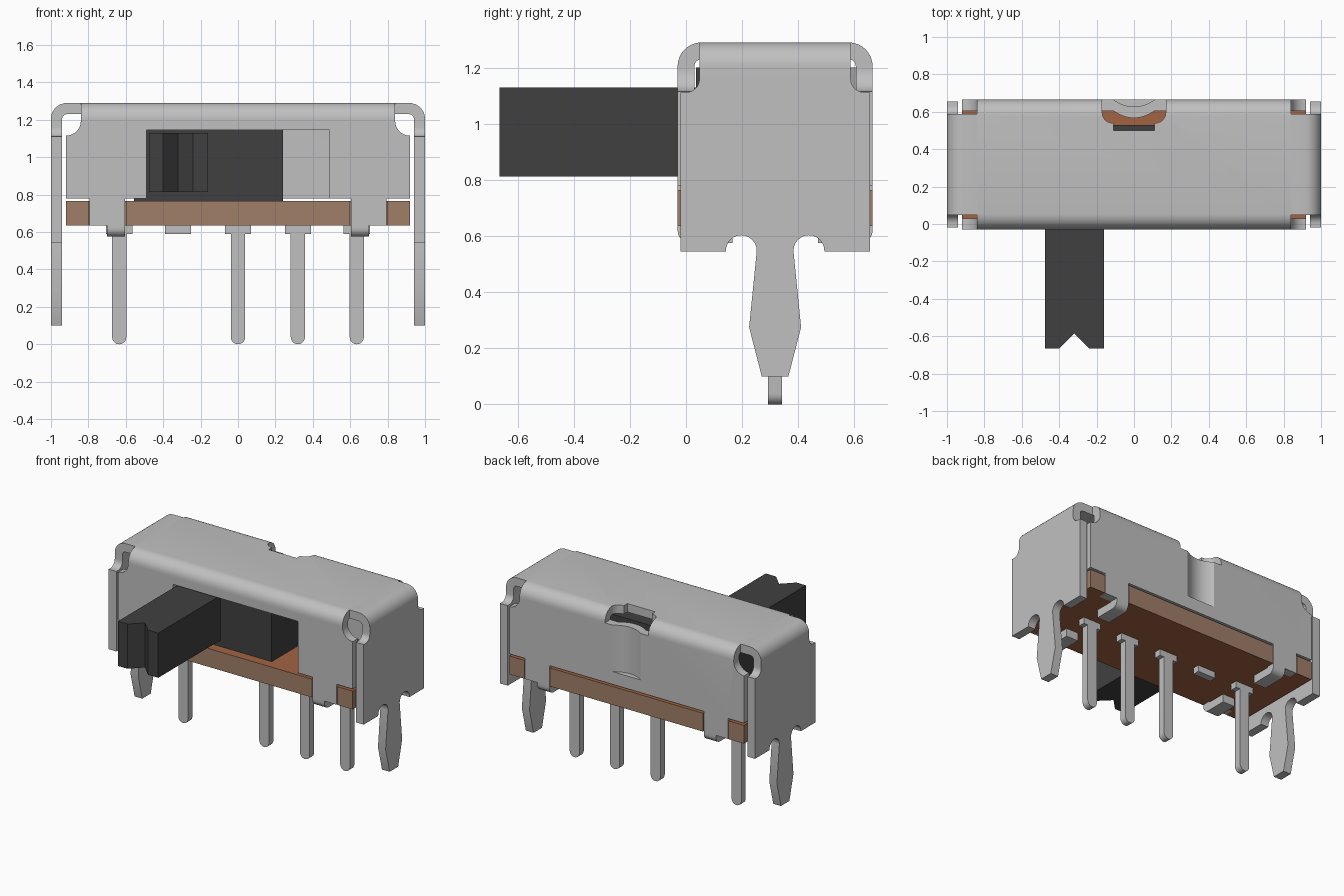
import bpy, bmesh, math
from mathutils import Vector

cube = bpy.data.objects.get("Cube")
if cube:
    bpy.data.objects.remove(cube, do_unlink=True)


def material(name, rgb):
    lin = [((c / 255 + 0.055) / 1.055) ** 2.4 for c in rgb] + [1.0]
    m = bpy.data.materials.new(name)
    m.use_nodes = True
    m.diffuse_color = lin
    bsdf = next(n for n in m.node_tree.nodes if n.type == 'BSDF_PRINCIPLED')
    bsdf.inputs["Base Color"].default_value = lin
    return m


METAL = material("light grey metal", (192, 192, 192))
PLASTIC = material("dark grey plastic", (64, 64, 64))
EDGE = material("tan board edge", (160, 127, 105))
FACE = material("orange brown board face", (162, 100, 66))

MID = 0.3175   # middle of the housing in y


def arc(cx, cy, r, a0, a1, n=8):
    return [(cx + r * math.cos(math.radians(a0 + (a1 - a0) * i / n)),
             cy + r * math.sin(math.radians(a0 + (a1 - a0) * i / n))) for i in range(n + 1)]


def prism(name, pts, axis, lo, hi, mat):
    """Extrude an outline: axis x takes (y,z), y takes (x,z), z takes (x,y)."""
    place = {'x': lambda p, t: (t, p[0], p[1]),
             'y': lambda p, t: (p[0], t, p[1]),
             'z': lambda p, t: (p[0], p[1], t)}[axis]
    bm = bmesh.new()
    face = bm.faces.new([bm.verts.new(place(p, lo)) for p in pts])
    ext = bmesh.ops.extrude_face_region(bm, geom=[face])
    shift = Vector(place((0, 0), hi - lo))
    bmesh.ops.translate(bm, vec=shift, verts=[v for v in ext["geom"] if isinstance(v, bmesh.types.BMVert)])
    bmesh.ops.recalc_face_normals(bm, faces=bm.faces)
    me = bpy.data.meshes.new(name)
    bm.to_mesh(me)
    bm.free()
    me.materials.append(mat)
    ob = bpy.data.objects.new(name, me)
    bpy.context.collection.objects.link(ob)
    return ob


def rect(x0, y0, x1, y1):
    return [(x0, y0), (x1, y0), (x1, y1), (x0, y1)]


def activate(ob):
    bpy.ops.object.select_all(action='DESELECT')
    ob.select_set(True)
    bpy.context.view_layer.objects.active = ob


def boolean(ob, cutter, op):
    activate(ob)
    mod = ob.modifiers.new("cut", 'BOOLEAN')
    mod.operation, mod.solver, mod.object = op, 'EXACT', cutter
    bpy.ops.object.modifier_apply(modifier=mod.name)
    bpy.data.objects.remove(cutter, do_unlink=True)


def smooth(ob):
    activate(ob)
    bpy.ops.object.shade_smooth_by_angle(angle=math.radians(35))


def mirrored(half, c=0.0):
    """Complete a half outline by mirroring it across the first coordinate."""
    return half + [(2 * c - x, z) for x, z in reversed(half)]


# Housing: bent sheet over front, top and back
half = ([(0.665, 0.4), (0.665, 1.205)] + arc(0.58, 1.205, 0.085, 0, 90))
inner = ([(0.605, 0.4), (0.605, 1.205)] + arc(0.58, 1.205, 0.025, 0, 90))
channel = mirrored(half, MID) + list(reversed(mirrored(inner, MID)))
shell = prism("housing_shell", channel, 'x', -1.1, 1.1, METAL)
# Silhouette with rounded corner notches and four clamp legs
outline = [(0.605, 0.78), (0.605, 0.635), (0.795, 0.635), (0.795, 0.78), (0.92, 0.78)]
outline += arc(0.92, 1.195, 0.08, 270, 180) + [(0.84, 1.4)]
boolean(shell, prism("cutter", mirrored(outline), 'y', -0.3, 1.0, METAL), 'INTERSECT')
# Slider window in front, detent slot and dent gap in back
boolean(shell, prism("cutter", rect(-0.49, 0.5, 0.49, 1.145), 'y', -0.2, 0.2, METAL), 'DIFFERENCE')
slot = [(0.17, 0.8), (0.17, 0.6)] + arc(0.115, 0.595, 0.055, 0, -90, 6)
boolean(shell, prism("cutter", mirrored(slot), 'z', 1.2, 1.5, METAL), 'DIFFERENCE')
boolean(shell, prism("cutter", rect(-0.11, 0.5, 0.11, 0.8), 'z', 0.87, 1.3, METAL), 'DIFFERENCE')
smooth(shell)

# Pressed-in detent on the back wall
n = 12
xs = [-0.11 + 0.22 * i / n for i in range(n + 1)]
sag = [(x, 0.665 - 0.038 * (1 - (x / 0.11) ** 2)) for x in xs]
dent = prism("back_detent", sag + [(x, y - 0.06) for x, y in reversed(sag)], 'z', 0.87, 1.2, METAL)
smooth(dent)

# Side plates with bent tops and mounting prongs
side = [(0.225, 0.275), (0.252, 0.545)]
side += arc(0.197, 0.548, 0.055, 0, 180, 12) + [(0.142, 0.545), (-0.02, 0.545), (-0.02, 1.112)]
side += arc(0.0, 1.16, 0.048, 270, 360) + [(0.048, 1.4)]
side = [(0.27, 0.1)] + side
for s, label in ((1, "left"), (-1, "right")):
    bend = ([(0.84, 1.29)] + arc(0.915, 1.205, 0.085, 90, 0) + [(1.0, 0.0), (0.94, 0.0)]
            + arc(0.915, 1.205, 0.025, 0, 90) + [(0.84, 1.23)])
    plate = prism(label + "_side_plate", [(s * x, z) for x, z in bend], 'y', -0.2, 0.9, METAL)
    boolean(plate, prism("cutter", mirrored(side, MID), 'x', min(s * 0.7, s * 1.2),
                         max(s * 0.7, s * 1.2), METAL), 'INTERSECT')
    smooth(plate)
    # Clamp tabs folded under the board
    tab = ([(-0.03, 0.635)] + arc(0.015, 0.62, 0.045, 180, 270, 6)
           + [(0.165, 0.575), (0.165, 0.632), (0.03, 0.632), (0.03, 0.635)])
    for back in (False, True):
        pts = [(2 * MID - y, z) for y, z in tab] if back else tab
        x0, x1 = sorted((s * 0.605, s * 0.7))
        smooth(prism(label + ("_back_tab" if back else "_front_tab"), pts, 'x', x0, x1, METAL))

# Base board, notched for the clamp legs
front = [(0.92, -0.03), (0.8, -0.03), (0.8, 0.03), (0.6, 0.03), (0.6, -0.03)]
edge = mirrored(front)
board = prism("base_board", edge + [(x, 2 * MID - y) for x, y in reversed(edge)], 'z', 0.635, 0.765, EDGE)
board.data.materials.append(FACE)
for p in board.data.polygons:
    p.material_index = 1 if abs(p.normal.z) > 0.5 else 0

# Slider block and lever with a notched tip
prism("slider_block", rect(-0.555, 0.035, 0.24, 0.53), 'z', 0.767, 1.2, PLASTIC)
lever = [(-0.475, 0.1), (-0.475, -0.665), (-0.4, -0.665), (-0.32, -0.585),
         (-0.24, -0.665), (-0.16, -0.665), (-0.16, 0.1)]
prism("slider_lever", lever, 'z', 0.813, 1.13, PLASTIC)

# Terminal pins with shoulders, and one blank shoulder
for i, x in enumerate((-0.635, -0.32, 0.0, 0.32, 0.635)):
    shoulder = [(x - 0.07, 0.64), (x - 0.07, 0.59), (x + 0.07, 0.59), (x + 0.07, 0.64)]
    if i != 1:
        shoulder[2:2] = ([(x - 0.038, 0.59)] + arc(x, 0.038, 0.038, 180, 360, 10)
                         + [(x + 0.038, 0.59)])
    pin = prism("blank_terminal" if i == 1 else "terminal_pin_%d" % i, shoulder, 'y', 0.292, 0.342, METAL)
    smooth(pin)
